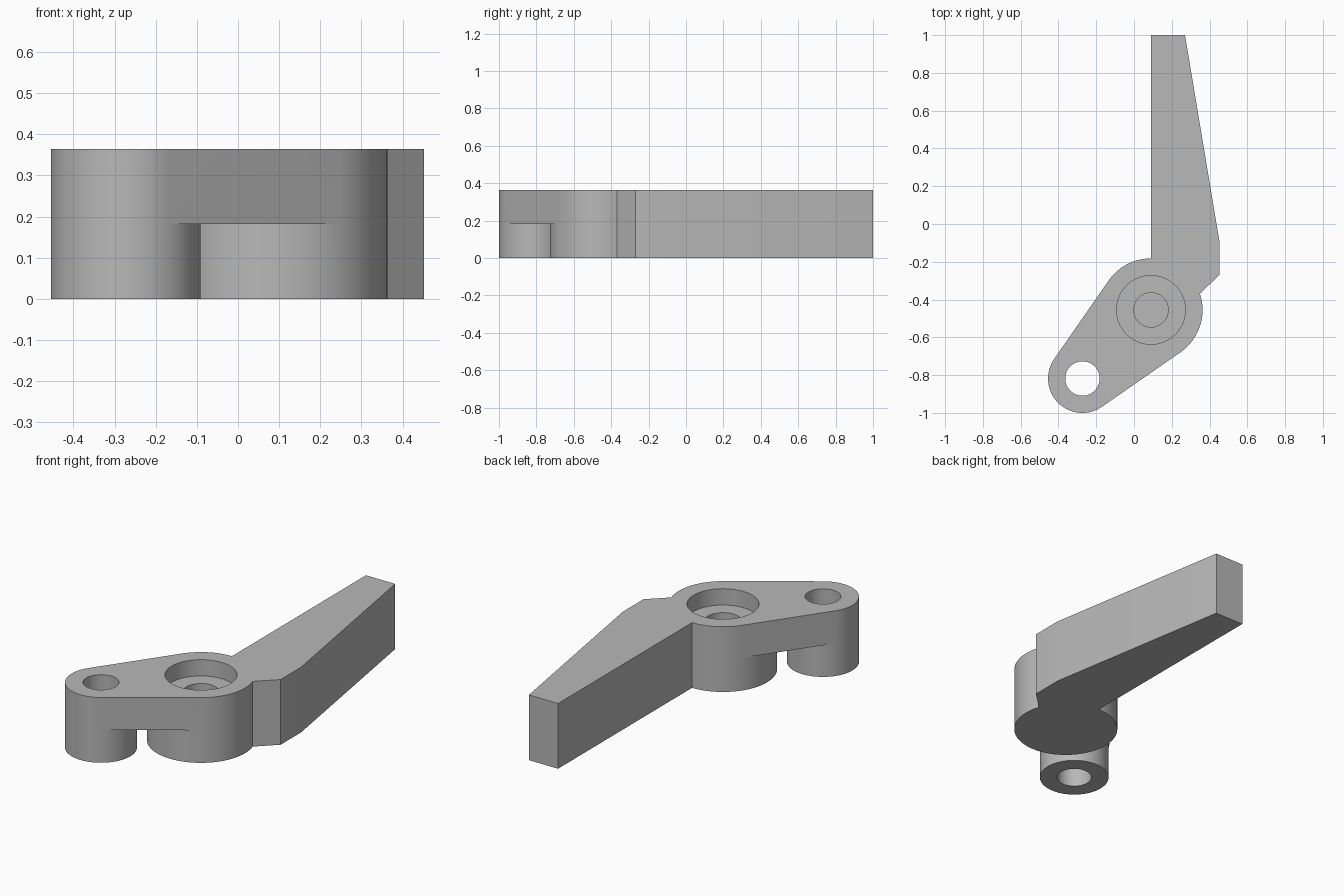
import bpy
import bmesh
from math import cos, sin, radians, pi

cube = bpy.data.objects.get("Cube")
if cube:
    bpy.data.objects.remove(cube, do_unlink=True)

HEIGHT = 0.364
PIVOT, PIVOT_R = (0.09, -0.455), 0.273
PIN, PIN_R = (-0.273, -0.818), 0.182
HOLE_R = 0.091

grey = bpy.data.materials.new("plain grey")
grey.use_nodes = True
grey.diffuse_color = (0.48, 0.48, 0.48, 1)
grey.node_tree.nodes["Principled BSDF"].inputs["Base Color"].default_value = (0.48, 0.48, 0.48, 1)


def arc(center, r, start=0, end=355):
    """Points every five degrees, counter-clockwise."""
    return [(center[0] + r * cos(radians(a)), center[1] + r * sin(radians(a)))
            for a in range(start, end + 1, 5)]


def prism(name, outline, z0, z1):
    """Extrude a flat outline from z0 to z1."""
    bm = bmesh.new()
    base = bm.faces.new([bm.verts.new((x, y, z0)) for x, y in outline])
    top = bmesh.ops.extrude_face_region(bm, geom=[base])["geom"]
    for v in top:
        if isinstance(v, bmesh.types.BMVert):
            v.co.z = z1
    bmesh.ops.recalc_face_normals(bm, faces=bm.faces[:])
    mesh = bpy.data.meshes.new(name)
    bm.to_mesh(mesh)
    bm.free()
    mesh.materials.append(grey)
    obj = bpy.data.objects.new(name, mesh)
    bpy.context.collection.objects.link(obj)
    return obj


def combine(target, other, operation):
    mod = target.modifiers.new(operation.lower(), "BOOLEAN")
    mod.operation, mod.solver, mod.object = operation, "EXACT", other
    bpy.context.view_layer.objects.active = target
    bpy.ops.object.modifier_apply(modifier=mod.name)
    bpy.data.objects.remove(other, do_unlink=True)


# Pivot boss, with the pin boss and the raised link between them
lever = prism("lever", arc(PIVOT, PIVOT_R), 0, HEIGHT)
link = arc(PIVOT, PIVOT_R, -55, 145) + arc(PIN, PIN_R, 145, 305)
combine(lever, prism("link", link, HEIGHT / 2, HEIGHT), "UNION")
combine(lever, prism("pin_boss", arc(PIN, PIN_R), 0, HEIGHT), "UNION")

# Tapered handle with an angled heel
handle = [(0.09, 1), (0.09, -0.455), (0.27, -0.445), (0.452, -0.27), (0.452, -0.09), (0.27, 1)]
combine(lever, prism("handle", handle, 0, HEIGHT), "UNION")

# Through hole, counterbore and blind hole
combine(lever, prism("pin_hole", arc(PIN, HOLE_R), -0.1, HEIGHT + 0.1), "DIFFERENCE")
combine(lever, prism("counterbore", arc(PIVOT, PIN_R), HEIGHT - 0.091, HEIGHT + 0.1), "DIFFERENCE")
combine(lever, prism("blind_hole", arc(PIVOT, HOLE_R), 0.091, HEIGHT), "DIFFERENCE")

bpy.ops.object.select_all(action="DESELECT")
lever.select_set(True)
bpy.context.view_layer.objects.active = lever
bpy.ops.object.shade_smooth_by_angle(angle=pi / 6)
